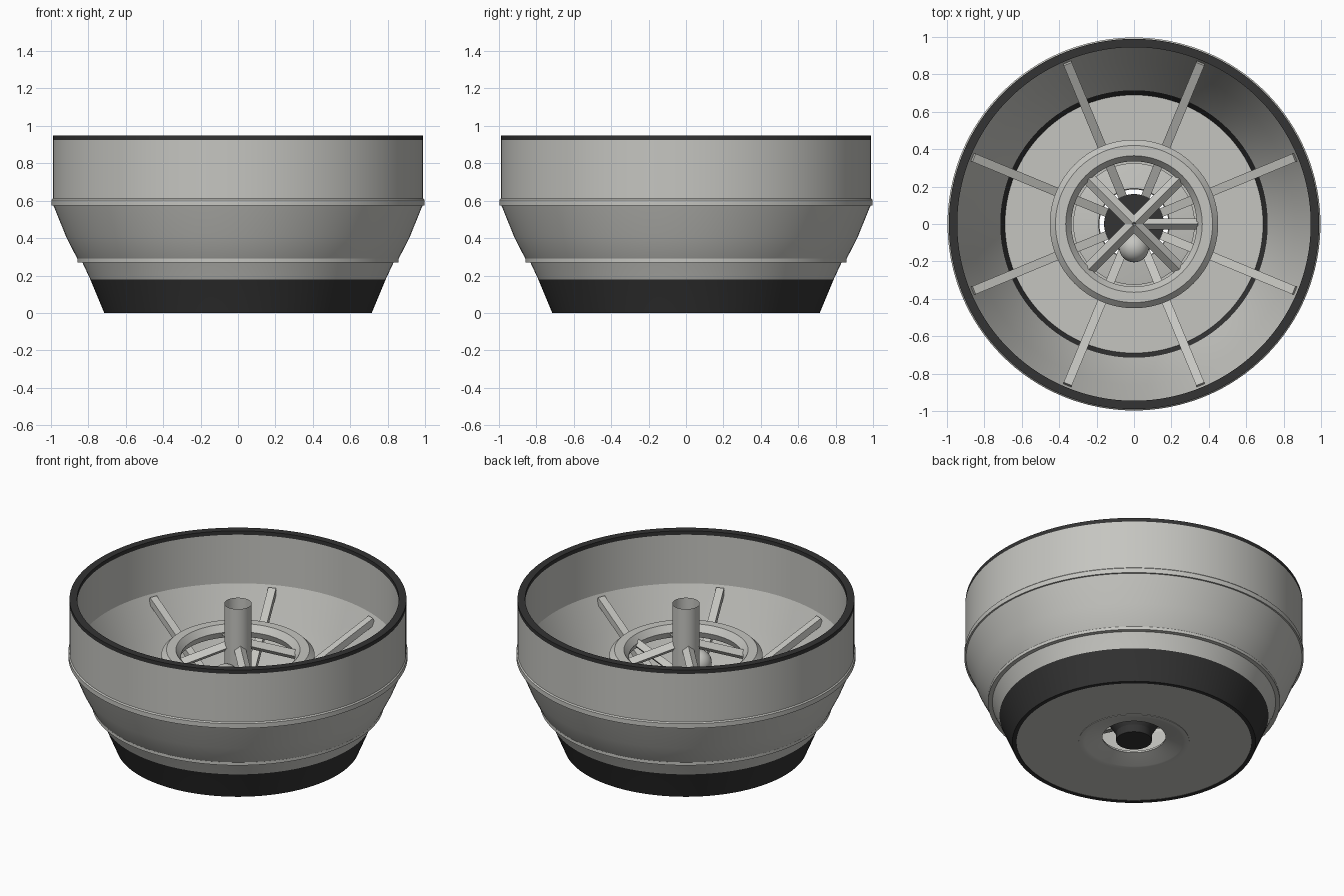
import bpy, math
from mathutils import Vector, Matrix

if "Cube" in bpy.data.objects:
    bpy.data.objects.remove(bpy.data.objects["Cube"])


def mat(name, rgb):
    m = bpy.data.materials.new(name)
    m.diffuse_color = (*rgb, 1)
    m.use_nodes = True
    m.node_tree.nodes["Principled BSDF"].inputs["Base Color"].default_value = m.diffuse_color
    return m


GREY = mat("warm_grey", (0.56, 0.56, 0.53))
DARK = mat("charcoal", (0.033, 0.033, 0.033))


def make(name, verts, faces, mats, smooth=True):
    me = bpy.data.meshes.new(name)
    me.from_pydata(verts, [], faces)
    for m in mats:
        me.materials.append(m)
    ob = bpy.data.objects.new(name, me)
    bpy.context.collection.objects.link(ob)
    if smooth:
        bpy.ops.object.select_all(action='DESELECT')
        ob.select_set(True)
        bpy.context.view_layer.objects.active = ob
        bpy.ops.object.shade_smooth_by_angle(angle=math.radians(20))
    return ob


def lathe(name, prof, mats, closed=True, n=128):
    """Revolve an (r, z) profile, listed anticlockwise, around z."""
    verts = [(r * math.cos(2 * math.pi * i / n), r * math.sin(2 * math.pi * i / n), z)
             for i in range(n) for r, z in prof]
    k = len(prof)
    faces = []
    for i in range(n):
        a, b = i * k, ((i + 1) % n) * k
        for j in range(k if closed else k - 1):
            j2 = (j + 1) % k
            faces.append((a + j, b + j, b + j2, a + j2))
    return make(name, verts, faces, mats)


def bar(name, p, q, w, h, diamond=False):
    """Straight bar from p to q with a box or diamond section."""
    p, q = Vector(p), Vector(q)
    d = (q - p).normalized()
    side = d.cross(Vector((0, 0, 1))).normalized()
    up = side.cross(d)
    if diamond:
        sec = [side * w / 2, up * h / 2, -side * w / 2, -up * h / 2]
    else:
        sec = [side * sx * w / 2 + up * sy * h / 2
               for sx, sy in ((1, -1), (1, 1), (-1, 1), (-1, -1))]
    verts = [p + s for s in sec] + [q + s for s in sec]
    faces = [(3, 2, 1, 0), (4, 5, 6, 7)]
    faces += [(i, (i + 1) % 4, 4 + (i + 1) % 4, 4 + i) for i in range(4)]
    return make(name, verts, faces, [GREY], False)


def polar(r, deg, z):
    a = math.radians(deg)
    return (r * math.cos(a), r * math.sin(a), z)


# bowl shell with two raised ribs, dark foot and dark rim
outer = [(0.69, 0), (0.715, 0), (0.79, 0.18), (0.832, 0.27), (0.858, 0.27),
         (0.858, 0.29), (0.863, 0.297), (0.92, 0.41), (0.987, 0.575), (0.997, 0.575),
         (0.997, 0.605), (0.99, 0.612), (0.99, 0.925), (0.99, 0.95)]
inner = [(0.945, 0.95), (0.945, 0.925), (0.945, 0.61), (0.86, 0.40), (0.715, 0.06), (0.69, 0.02)]
bowl = lathe("bowl_shell", outer + inner, [GREY, DARK])
for f in bowl.data.polygons:
    z = f.center.z
    r = math.hypot(f.center.x, f.center.y)
    if z > 0.925 or z < 0.05 or (z < 0.18 and r > 0.74):
        f.material_index = 1

# floor plate with a central hole, raised lip and dished vent
lathe("floor_plate", [(0.30, 0.003), (0.695, 0.003), (0.695, 0.02), (0.30, 0.02)], [GREY])
lathe("vent_dish", [(0.185, 0.035), (0.29, 0.003), (0.305, 0.0), (0.325, 0.0),
                    (0.325, 0.03), (0.30, 0.035), (0.19, 0.05)], [GREY])

# dark hub under the column
lathe("hub", [(0.001, 0.01), (0.105, 0.01), (0.105, 0.06), (0.16, 0.15),
              (0.16, 0.24), (0.001, 0.24)], [DARK], n=64)

# upper ring
lathe("upper_ring", [(0.35, 0.54), (0.45, 0.54), (0.45, 0.59), (0.42, 0.62),
                     (0.365, 0.62), (0.335, 0.58)], [GREY])

# eight sloping spokes from the hub to the bowl wall
for i in range(8):
    a = 22.5 + 45 * i
    bar(f"spoke_{i + 1}", polar(0.13, a, 0.20), polar(0.935, a, 0.58), 0.047, 0.045)

# thin open column
lathe("column", [(0.08, 0.24), (0.08, 0.92)], [GREY], closed=False, n=48)

# four braces rising from the ring to the column
for i in range(4):
    a = 45 + 90 * i
    bar(f"brace_{i + 1}", polar(0.0, a, 0.675), polar(0.38, a, 0.55), 0.07, 0.06, True)

# side rod between ring and column
bar("side_rod", (0.05, 0, 0.45), (0.35, 0, 0.57), 0.06, 0.06, True)

# ball beside the column
bpy.ops.mesh.primitive_uv_sphere_add(segments=32, ring_count=16, radius=0.08,
                                     location=(0, -0.125, 0.49))
ball = bpy.context.object
ball.name = "ball"
ball.data.materials.append(GREY)
bpy.ops.object.shade_smooth()
